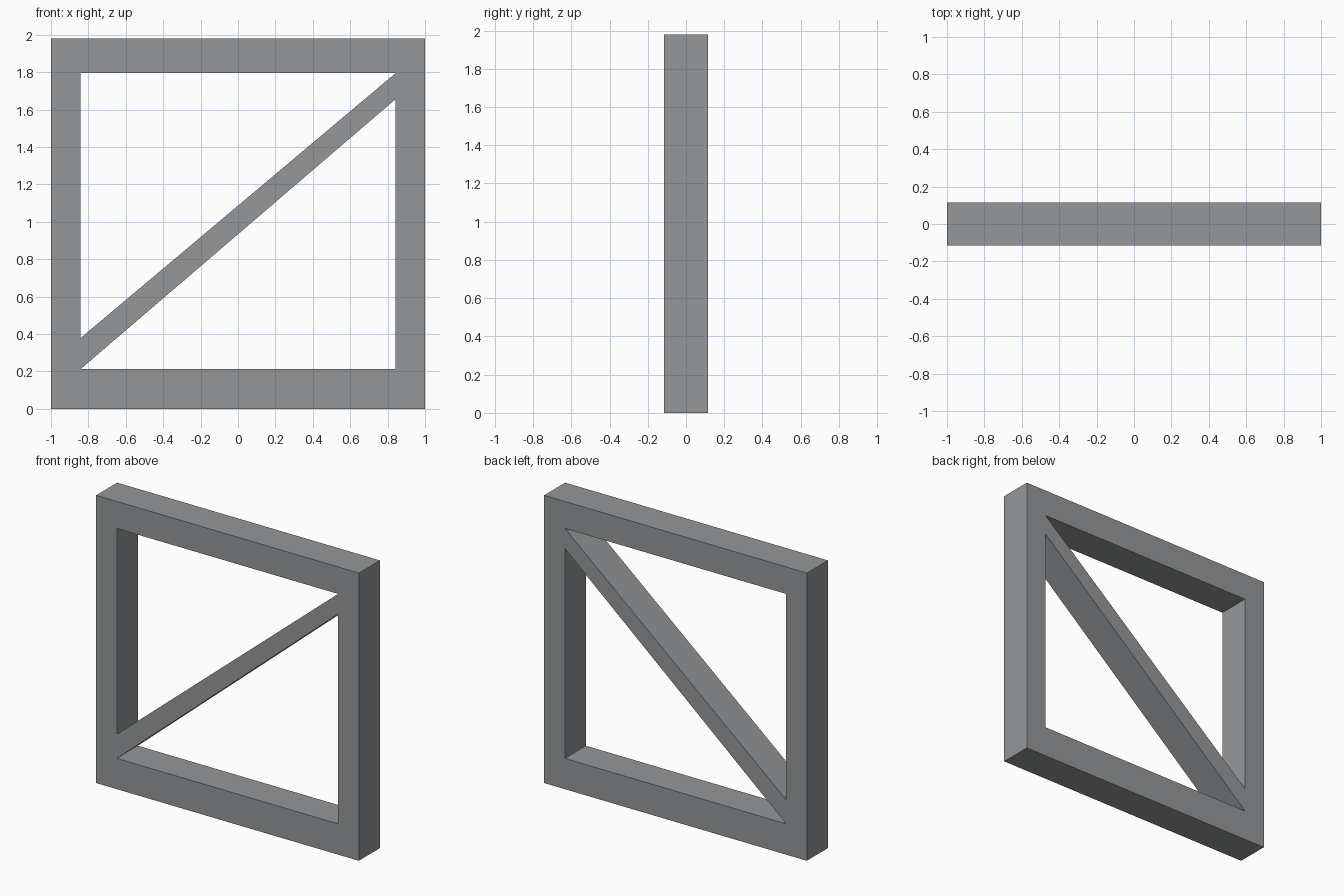
import bpy, bmesh

if "Cube" in bpy.data.objects:
    bpy.data.objects.remove(bpy.data.objects["Cube"])

DEPTH = 0.228
HEIGHT = 1.98
X_IN, Z_LOW, Z_HIGH = 0.842, 0.212, 1.794

# Outer frame outline and the two triangular openings either side of the brace (x, z)
outline = [(-1, 0), (1, 0), (1, HEIGHT), (-1, HEIGHT)]
upper_opening = [(-X_IN, 0.378), (X_IN, Z_HIGH), (-X_IN, Z_HIGH)]
lower_opening = [(-X_IN, Z_LOW), (X_IN, Z_LOW), (X_IN, 1.655)]

grey = bpy.data.materials.new("grey_metal")
grey.diffuse_color = (0.30, 0.31, 0.32, 1)
grey.use_nodes = True
grey.node_tree.nodes["Principled BSDF"].inputs["Base Color"].default_value = grey.diffuse_color


def add_loop(bm, points):
    verts = [bm.verts.new((x, -DEPTH / 2, z)) for x, z in points]
    return [bm.edges.new((v, verts[(i + 1) % len(verts)])) for i, v in enumerate(verts)]


# Front face with openings, extruded to the back
bm = bmesh.new()
edges = []
for loop in (outline, upper_opening, lower_opening):
    edges += add_loop(bm, loop)
bmesh.ops.triangle_fill(bm, edges=edges, use_beauty=True, normal=(0, -1, 0))
ext = bmesh.ops.extrude_face_region(bm, geom=bm.faces[:], use_keep_orig=True)
back = [g for g in ext["geom"] if isinstance(g, bmesh.types.BMVert)]
bmesh.ops.translate(bm, vec=(0, DEPTH, 0), verts=back)
bmesh.ops.recalc_face_normals(bm, faces=bm.faces[:])

mesh = bpy.data.meshes.new("braced_frame")
bm.to_mesh(mesh)
bm.free()
mesh.materials.append(grey)
frame = bpy.data.objects.new("braced_frame", mesh)
bpy.context.collection.objects.link(frame)
